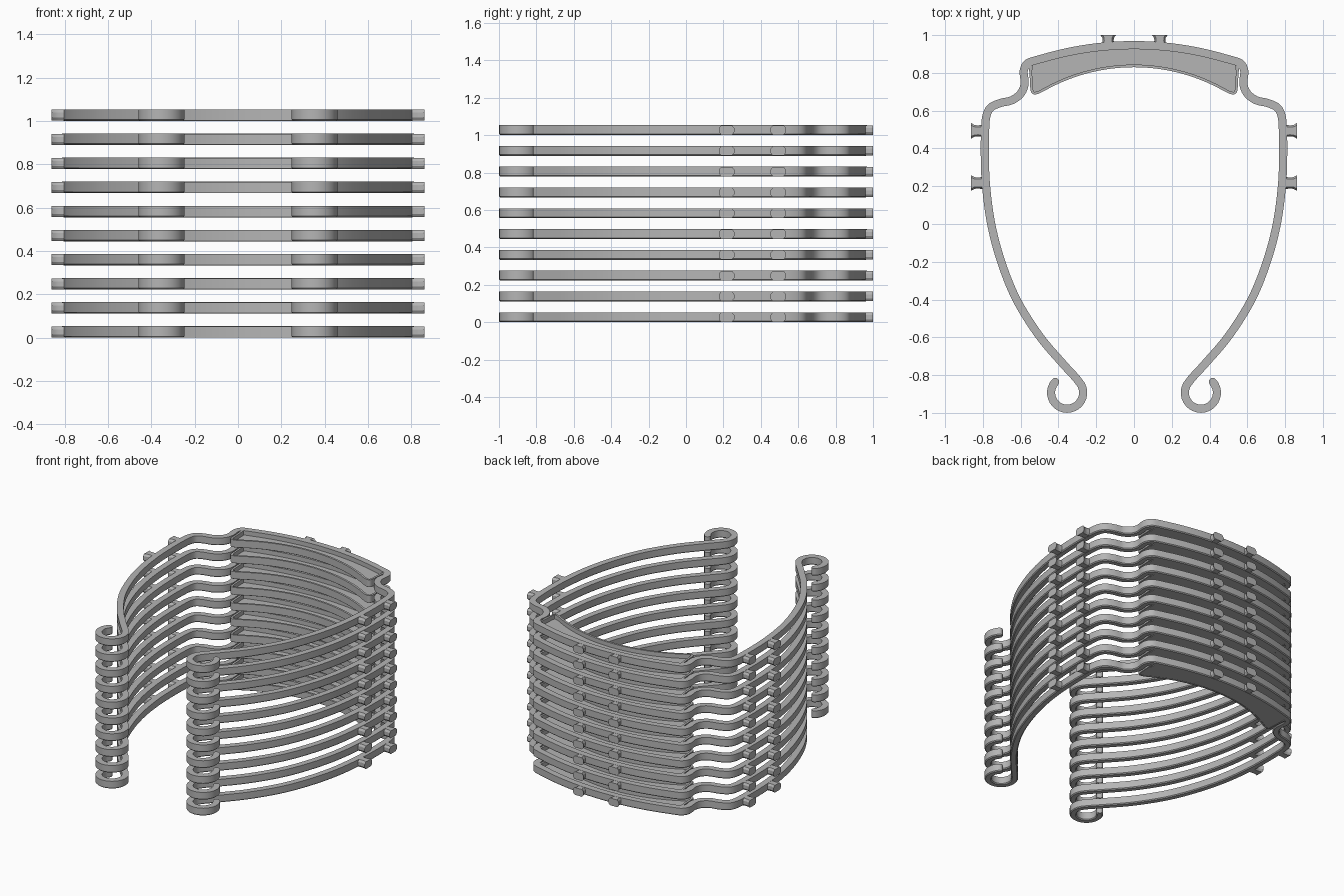
import bpy, bmesh
from math import sqrt, sin, cos, radians
from mathutils import Vector

if "Cube" in bpy.data.objects:
    bpy.data.objects.remove(bpy.data.objects["Cube"])

LAYERS, PITCH, T, HALF = 10, 0.1112, 0.053, 0.0215

grey = bpy.data.materials.new("plain_grey")
grey.use_nodes = True
grey.diffuse_color = (0.46, 0.46, 0.46, 1)
grey.node_tree.nodes["Principled BSDF"].inputs["Base Color"].default_value = (0.46, 0.46, 0.46, 1)


def arc_y(x, top, radius):
    return top - radius + sqrt(radius * radius - x * x)


def smooth_path(points, steps=6):
    """Catmull-Rom curve through the points."""
    p = [Vector(q) for q in points]
    p = [2 * p[0] - p[1]] + p + [2 * p[-1] - p[-2]]
    out = []
    for a, b, c, d in zip(p, p[1:], p[2:], p[3:]):
        for i in range(steps):
            t = i / steps
            out.append(0.5 * (2 * b + (c - a) * t + (2 * a - 5 * b + 4 * c - d) * t * t
                              + (3 * b - a - 3 * c + d) * t ** 3))
    return out + [p[-2]]


def mirrored(half_path):
    """Join a path that ends near x = 0 with its mirror image."""
    other = [Vector((-q.x, q.y)) for q in reversed(half_path)]
    return half_path + (other[1:] if abs(half_path[-1].x) < 1e-6 else other)


def skin(bm, rings):
    """Join rings of points into a closed solid."""
    loops = [[bm.verts.new(v) for v in ring] for ring in rings]
    n = len(loops[0])
    for a, b in zip(loops, loops[1:]):
        for i in range(n):
            j = (i + 1) % n
            bm.faces.new((a[i], a[j], b[j], b[i]))
    bm.faces.new(loops[0])
    bm.faces.new(loops[-1])


def sweep(bm, path, half, height, chamfer, round_ends=False):
    """Flat strip along a plan path, chamfered along its lower edges."""
    widths = [half] * len(path)
    if round_ends:
        for end, inner, order in ((path[0], path[1], 1), (path[-1], path[-2], -1)):
            d = (end - inner).normalized()
            cap = [(end + d * half * sin(radians(a)), half * cos(radians(a))) for a in (30, 55, 75)]
            pts, ws = [c[0] for c in cap], [c[1] for c in cap]
            if order == 1:
                path, widths = pts[::-1] + path, ws[::-1] + widths
            else:
                path, widths = path + pts, widths + ws
    rings = []
    for i, p in enumerate(path):
        d = (path[min(i + 1, len(path) - 1)] - path[max(i - 1, 0)]).normalized()
        n, w = Vector((-d.y, d.x)), widths[i]
        c = min(chamfer, w * 0.5)
        section = ((-w, c), (c - w, 0), (w - c, 0), (w, c), (w, height), (-w, height))
        rings.append([(*(p + n * s), z) for s, z in section])
    skin(bm, rings)


def tab(bm, base, direction, reach):
    """Flared eight-sided knob pointing outward."""
    base, d = Vector(base), Vector(direction)
    n = Vector((-d.y, d.x))
    rings = []
    for along, w in ((0, 0.034), (0.5, 0.029), (0.75, 0.031), (1, 0.041)):
        p = base + d * reach * along
        half = [(w * 0.7, 0.001), (w, 0.015), (w, T - 0.015), (w * 0.7, T - 0.001)]
        section = half + [(-s, z) for s, z in reversed(half)]
        rings.append([(*(p + n * s), z) for s, z in section])
    skin(bm, rings)


def make_layers(name, bm, angle=35):
    """Finish one mesh and repeat it up the stack."""
    bmesh.ops.recalc_face_normals(bm, faces=bm.faces)
    mesh = bpy.data.meshes.new(name)
    bm.to_mesh(mesh)
    bm.free()
    mesh.materials.append(grey)
    for k in range(LAYERS):
        ob = bpy.data.objects.new(f"{name}_{k + 1}", mesh)
        ob.location.z = k * PITCH
        bpy.context.collection.objects.link(ob)
        if k == 0:
            bpy.ops.object.select_all(action="DESELECT")
            ob.select_set(True)
            bpy.context.view_layer.objects.active = ob
            bpy.ops.object.shade_smooth_by_angle(angle=radians(angle))


# Headband: end hook, side arm, temple step and brow arc, then mirrored
hook = [Vector((0.354 + 0.085 * cos(radians(a)), -0.893 + 0.085 * sin(radians(a))))
        for a in range(402, 134, -12)]
side = smooth_path([
    (0.292, -0.831), (0.385, -0.73), (0.503, -0.59), (0.622, -0.4), (0.703, -0.2),
    (0.756, 0), (0.783, 0.2), (0.79, 0.37), (0.788, 0.5), (0.782, 0.568), (0.76, 0.615),
    (0.709, 0.64), (0.645, 0.656), (0.598, 0.693), (0.579, 0.745), (0.584, 0.81),
    (0.564, 0.85), (0.52, 0.867)])
brow = [Vector((x / 100, arc_y(x / 100, 0.947, 1.7))) for x in range(48, -1, -4)]
bm = bmesh.new()
sweep(bm, mirrored(hook + side[1:] + brow), HALF, T, 0.006, round_ends=True)
make_layers("headband", bm)

# Brow pad floor: thin plate between the brow arc and the inner arc
bm = bmesh.new()
rings = []
for i in range(-22, 23):
    x = 0.54 * i / 22
    low = arc_y(x, 0.837, 0.969)
    if abs(i) == 22:
        low = 0.71
    high = arc_y(x, 0.947, 1.7)
    rings.append([(x, low, 0.001), (x, high, 0.001), (x, high, 0.022), (x, low, 0.022)])
skin(bm, rings)
make_layers("brow_pad_floor", bm)

# Brow pad rim: raised lip around the ends and inner edge
rim = smooth_path([(0.552, 0.85), (0.546, 0.79), (0.541, 0.712), (0.53, 0.693), (0.505, 0.697)], 4)
rim += [Vector((x / 100, arc_y(x / 100, 0.837, 0.969))) for x in range(48, -1, -4)]
bm = bmesh.new()
sweep(bm, mirrored(rim), 0.007, T - 0.001, 0.002)
make_layers("brow_pad_rim", bm)

# Fixing tabs: two on each arm and two at the back
bm = bmesh.new()
for s in (1, -1):
    for y in (0.217, 0.493):
        tab(bm, (s * 0.79, y), (s, 0), 0.072)
    tab(bm, (s * 0.137, 0.945), (0, 1), 0.055)
make_layers("fixing_tabs", bm, 30)
